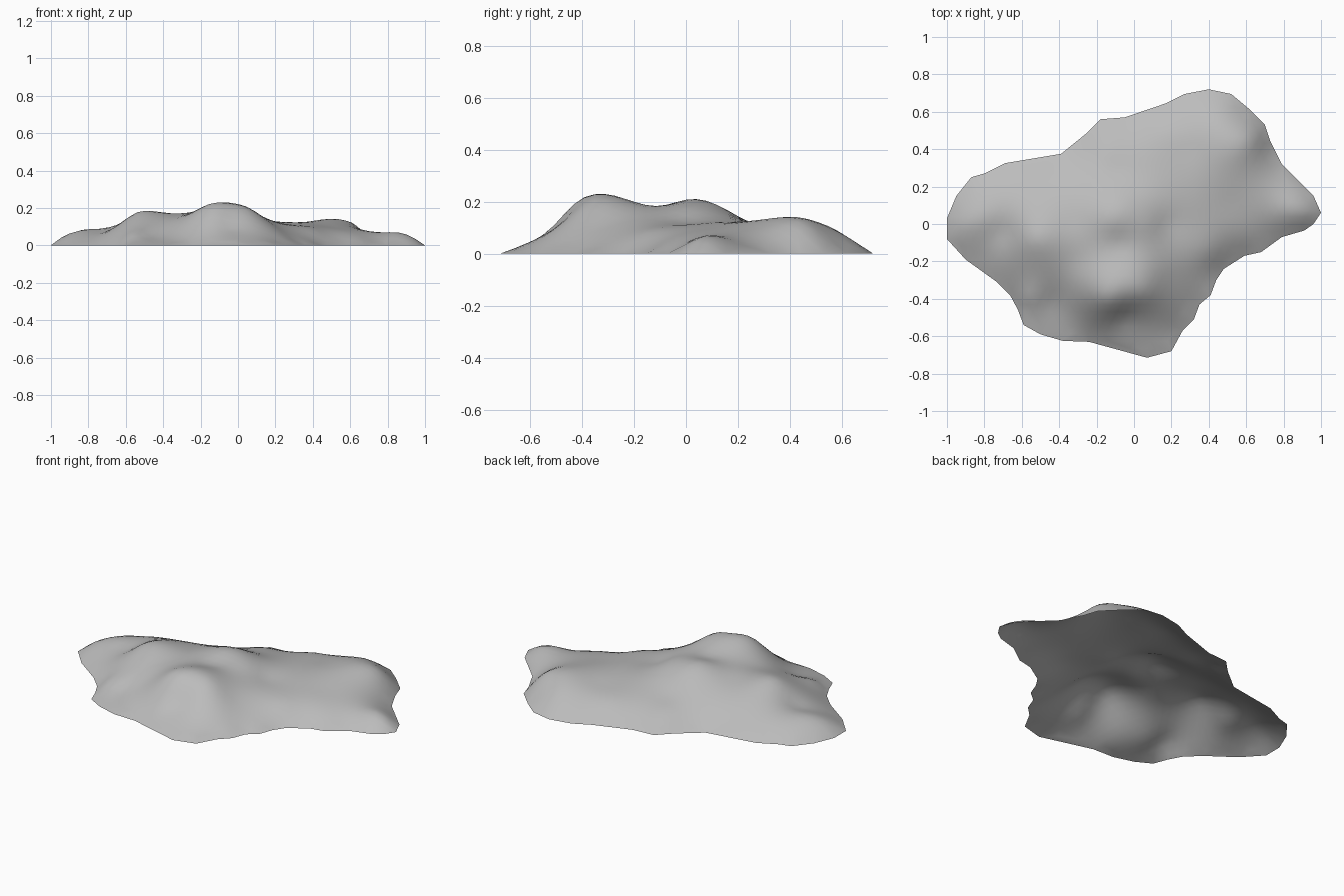
import bpy, bmesh, math
from mathutils import Vector
from mathutils.geometry import delaunay_2d_cdt

cube = bpy.data.objects.get("Cube")
if cube:
    bpy.data.objects.remove(cube, do_unlink=True)

# Shoreline where the rock meets the ground
OUTLINE = [(-1, -.08), (-.9, -.19), (-.74, -.305), (-.66, -.385), (-.62, -.46),
           (-.59, -.54), (-.5, -.59), (-.38, -.625), (-.24, -.63), (.07, -.715),
           (.2, -.68), (.26, -.57), (.32, -.51), (.35, -.43), (.41, -.38),
           (.44, -.3), (.48, -.24), (.59, -.17), (.68, -.15), (.79, -.07),
           (.91, -.035), (.96, 0), (1, .06), (.96, .15), (.79, .32), (.73, .44),
           (.7, .53), (.61, .62), (.52, .695), (.4, .72), (.27, .695), (.17, .645),
           (-.05, .57), (-.18, .56), (-.26, .48), (-.39, .375), (-.69, .325),
           (-.8, .27), (-.87, .25), (-.95, .15), (-1, .03)]

# Spot heights, grouped by feature
MAIN_PEAK = [(-.08, -.33, .23), (-.15, -.4, .21), (.05, -.36, .2), (-.1, -.45, .17),
             (-.05, -.5, .1), (-.05, -.58, .055), (.1, -.63, .03), (.18, -.3, .12),
             (.2, -.46, .07)]
BACK_PEAK = [(-.08, -.11, .18), (-.12, .02, .21), (-.06, .1, .195), (0, .2, .14),
             (-.17, .2, .14), (-.1, .28, .105), (.08, 0, .175), (.18, 0, .125)]
RIDGE = [(-.53, -.08, .18), (-.33, .02, .16), (-.62, -.1, .125), (-.69, -.05, .08),
         (-.82, .03, .085), (-.93, 0, .05), (-.58, -.28, .09), (-.57, -.4, .06),
         (-.45, -.42, .05), (-.35, -.35, .11), (-.3, -.5, .06), (-.3, -.2, .16),
         (-.7, .18, .07), (-.4, .22, .09), (-.15, .4, .07)]
SHELF = [(.3, .1, .12), (.3, .4, .11), (.5, .1, .1), (.6, .3, .11), (.63, .45, .105),
         (.45, .57, .095), (.15, .5, .08), (.75, .12, .07), (.85, .08, .07),
         (.93, .06, .045), (.4, -.15, .08), (.6, -.06, .055)]

SPOTS = [Vector(p) for p in MAIN_PEAK + BACK_PEAK + RIDGE + SHELF]
SPOTS += [Vector((x, y, 0)) for x, y in OUTLINE]


def spline(a, b):
    r = math.hypot(a.x - b.x, a.y - b.y)
    return r * r * math.log(r) if r > 1e-9 else 0.0


def solve(rows):
    """Gaussian elimination on an augmented matrix."""
    n = len(rows)
    for i in range(n):
        p = max(range(i, n), key=lambda k: abs(rows[k][i]))
        rows[i], rows[p] = rows[p], rows[i]
        for k in range(i + 1, n):
            f = rows[k][i] / rows[i][i]
            if f:
                rows[k] = [a - f * b for a, b in zip(rows[k], rows[i])]
    out = [0.0] * n
    for i in reversed(range(n)):
        known = sum(rows[i][j] * out[j] for j in range(i + 1, n))
        out[i] = (rows[i][n] - known) / rows[i][i]
    return out


# Fit a smooth thin plate through the spot heights
matrix = [[spline(a, b) for b in SPOTS] + [1, a.x, a.y, a.z] for a in SPOTS]
matrix += [[1.0] * len(SPOTS) + [0] * 4,
           [s.x for s in SPOTS] + [0] * 4,
           [s.y for s in SPOTS] + [0] * 4]
weights = solve(matrix)


def height(p):
    c, cx, cy = weights[-3:]
    z = c + cx * p.x + cy * p.y
    z += sum(w * spline(p, s) for w, s in zip(weights, SPOTS))
    return max(z, .003)


def edge_distance(p):
    """Distance to the shoreline, negative outside it."""
    inside, best = False, 9.0
    for i, b in enumerate(shore):
        a = shore[i - 1]
        t = max(0, min(1, (p - a).dot(b - a) / (b - a).length_squared))
        best = min(best, (p - a.lerp(b, t)).length)
        if (a.y > p.y) != (b.y > p.y):
            if p.x < a.x + (p.y - a.y) * (b.x - a.x) / (b.y - a.y):
                inside = not inside
    return best if inside else -best


# Staggered grid of points inside the shoreline
shore = [Vector(p) for p in OUTLINE]
points = list(shore)
STEP = .045
for row in range(-18, 19):
    for col in range(-24, 25):
        p = Vector(((col + .5 * (row % 2)) * STEP, row * STEP * .87))
        if edge_distance(p) > STEP * .5:
            points.append(p)

# Open rock shell
count = len(shore)
verts, _, faces, *_ = delaunay_2d_cdt(points, [], [list(range(count))], 1, 1e-5)
bm = bmesh.new()
made = []
for v in verts:
    z = height(v) if edge_distance(v) > .005 else 0.0
    made.append(bm.verts.new((v.x, v.y, z)))
for f in faces:
    bm.faces.new([made[i] for i in f])
bmesh.ops.recalc_face_normals(bm, faces=bm.faces)
bm.normal_update()
if sum(f.normal.z for f in bm.faces) < 0:
    bmesh.ops.reverse_faces(bm, faces=bm.faces)
for f in bm.faces:
    f.smooth = True
mesh = bpy.data.meshes.new("rock_shell")
bm.to_mesh(mesh)
bm.free()
rock = bpy.data.objects.new("rock_shell", mesh)
bpy.context.collection.objects.link(rock)

# Plain stone colour
stone = bpy.data.materials.new("stone_grey")
stone.use_nodes = True
colour = (.5, .5, .5, 1)
stone.diffuse_color = colour
stone.node_tree.nodes["Principled BSDF"].inputs["Base Color"].default_value = colour
mesh.materials.append(stone)
